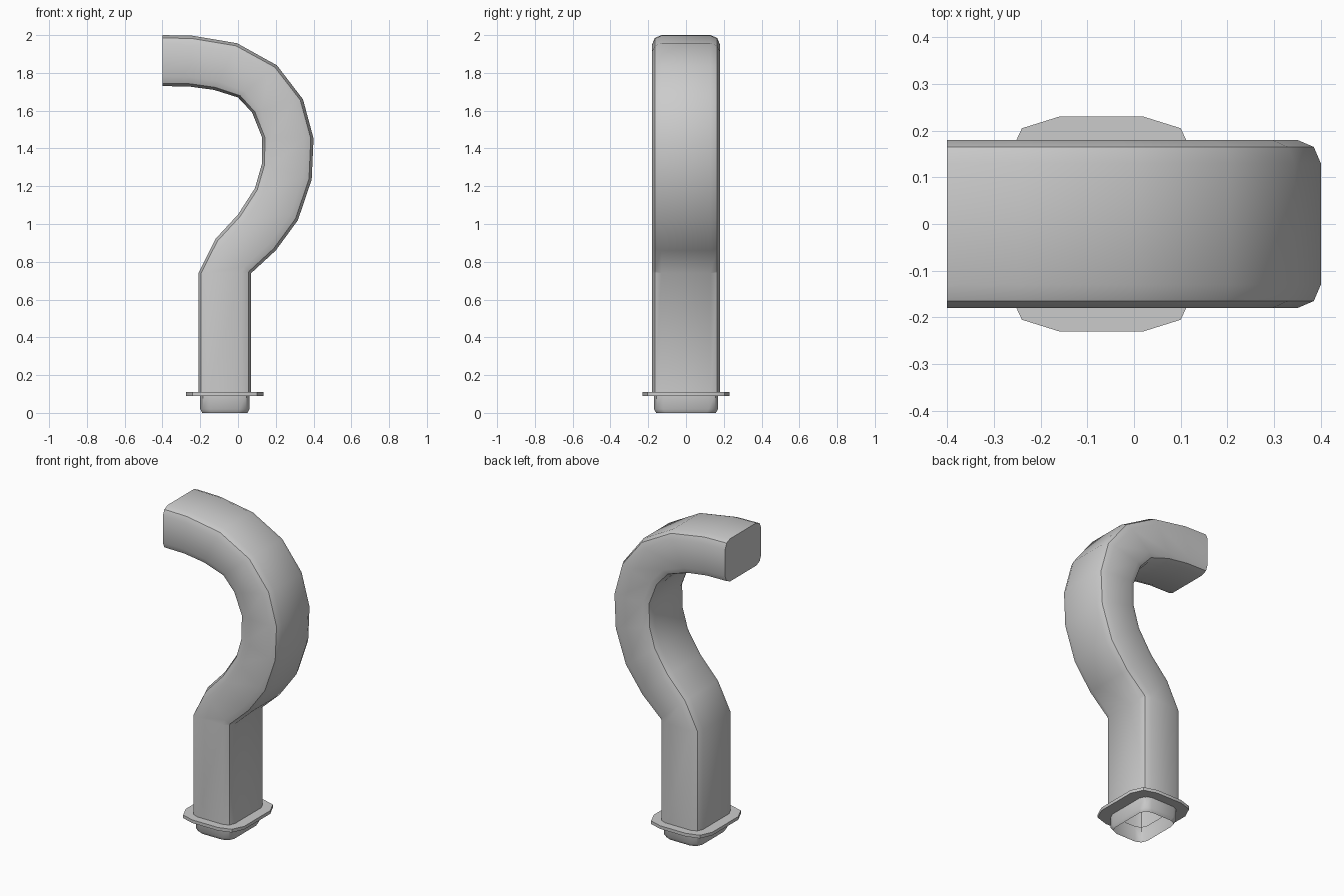
import bpy, bmesh, math
from mathutils import Vector

if "Cube" in bpy.data.objects:
    bpy.data.objects.remove(bpy.data.objects["Cube"])

TUBE_CORNER = [(0, .05), (.015, .015), (.05, 0)]     # (depth, side inset)
PLATE_CORNER = [(0, .10), (.035, .025), (.115, 0)]


def section(inner, outer, half_y, corner):
    """Rounded rectangle spanning inner->outer in the xz plane, +-half_y in y."""
    a, b = Vector((inner[0], 0, inner[1])), Vector((outer[0], 0, outer[1]))
    d = (b - a).normalized()
    y = Vector((0, 1, 0))
    quarter = [(t, half_y - s) for t, s in corner]
    pts = [b - d * t + y * w for t, w in quarter]
    pts += [a + d * t + y * w for t, w in reversed(quarter)]
    pts += [a + d * t - y * w for t, w in quarter]
    pts += [b - d * t - y * w for t, w in reversed(quarter)]
    return pts


def flat(half_x, half_y, z, corner=TUBE_CORNER):
    return section((-.07 - half_x, z), (-.07 + half_x, z), half_y, corner)


def loft(name, sections, cap_end=False, closed=False):
    bm = bmesh.new()
    rings = [[bm.verts.new(p) for p in s] for s in sections]
    pairs = list(zip(rings, rings[1:]))
    if closed:
        pairs.append((rings[-1], rings[0]))
    for r, s in pairs:
        n = len(r)
        for i in range(n):
            j = (i + 1) % n
            bm.faces.new((r[i], r[j], s[j], s[i]))
    if cap_end:
        bm.faces.new(rings[-1])
    bmesh.ops.remove_doubles(bm, verts=bm.verts, dist=.0005)
    bmesh.ops.recalc_face_normals(bm, faces=bm.faces)
    mesh = bpy.data.meshes.new(name)
    bm.to_mesh(mesh)
    bm.free()
    ob = bpy.data.objects.new(name, mesh)
    bpy.context.collection.objects.link(ob)
    bpy.ops.object.select_all(action='DESELECT')
    bpy.context.view_layer.objects.active = ob
    ob.select_set(True)
    bpy.ops.object.shade_smooth_by_angle(angle=math.radians(40))
    return ob


# Hooked pipe: open plug at the bottom, straight post, then the bend
bend = [((-.21, .74), (.07, .74)), ((-.12, .92), (.07, .74)),
        ((0, 1.05), (.20, .86)), ((.09, 1.19), (.317, 1.02)),
        ((.127, 1.32), (.39, 1.235)), ((.127, 1.46), (.40, 1.453)),
        ((.075, 1.59), (.344, 1.66)), ((0, 1.67), (.206, 1.84)),
        ((-.127, 1.71), (-.005, 1.957)), ((-.26, 1.728), (-.243, 1.997)),
        ((-.40, 1.73), (-.40, 2.0))]
pipe = [flat(.12, .158, 0), flat(.13, .17, .02), flat(.13, .17, .1), flat(.14, .18, .1)]
pipe += [section(a, b, .18, TUBE_CORNER) for a, b in bend]
loft("hooked_pipe", pipe, cap_end=True)

# Thin collar plate around the foot of the post
loft("collar_plate", [flat(.13, .17, .09), flat(.205, .23, .09, PLATE_CORNER),
                      flat(.205, .23, .11, PLATE_CORNER), flat(.13, .17, .11)], closed=True)
